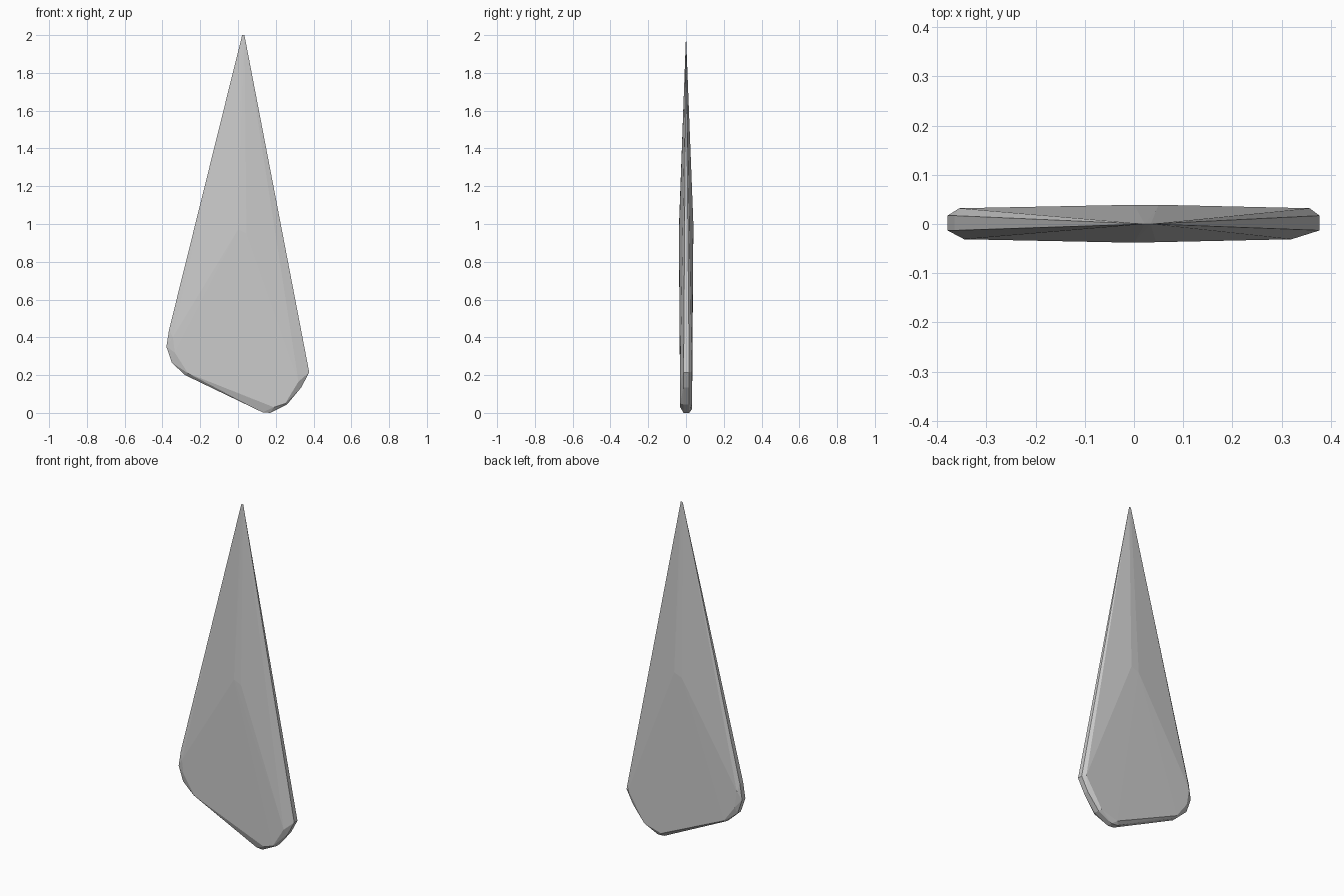
import bpy, bmesh

if "Cube" in bpy.data.objects:
    bpy.data.objects.remove(bpy.data.objects["Cube"])

# Rounded lower outline of the shard (x, z), left to right
outline = [(-0.365, 0.44), (-0.379, 0.35), (-0.35, 0.265), (-0.28, 0.20),
           (0.13, 0.003), (0.17, 0.0), (0.26, 0.045), (0.335, 0.135), (0.377, 0.215)]
# Bevelled borders of the broad front and back faces (x, z)
front_rim = [(-0.345, 0.40), (-0.335, 0.32), (-0.265, 0.21),
             (0.19, 0.03), (0.25, 0.05), (0.32, 0.165)]
back_rim = [(-0.355, 0.40), (-0.34, 0.30), (-0.27, 0.205),
            (0.14, 0.02), (0.25, 0.05), (0.357, 0.22)]

points = [(0.022, 0, 2.0), (0.034, 0, 2.0)]
points += [(x, y, z) for x, z in outline for y in (-0.013, 0.017)]
points += [(x, -0.031, z) for x, z in front_rim]
points += [(x, 0.032, z) for x, z in back_rim]
# Raised centres of the broad faces
points += [(0.0, -0.038, 0.97), (0.045, -0.037, 0.95),
           (0.0, 0.039, 0.98), (0.05, 0.039, 1.0)]

# Faceted blade: convex skin around the outline layers
bm = bmesh.new()
for p in points:
    bm.verts.new(p)
hull = bmesh.ops.convex_hull(bm, input=bm.verts[:])
loose = [v for v in bm.verts if not v.link_faces]
bmesh.ops.delete(bm, geom=loose, context='VERTS')
bmesh.ops.recalc_face_normals(bm, faces=bm.faces[:])
mesh = bpy.data.meshes.new("stone_shard")
bm.to_mesh(mesh)
bm.free()
shard = bpy.data.objects.new("stone_shard", mesh)
bpy.context.collection.objects.link(shard)
